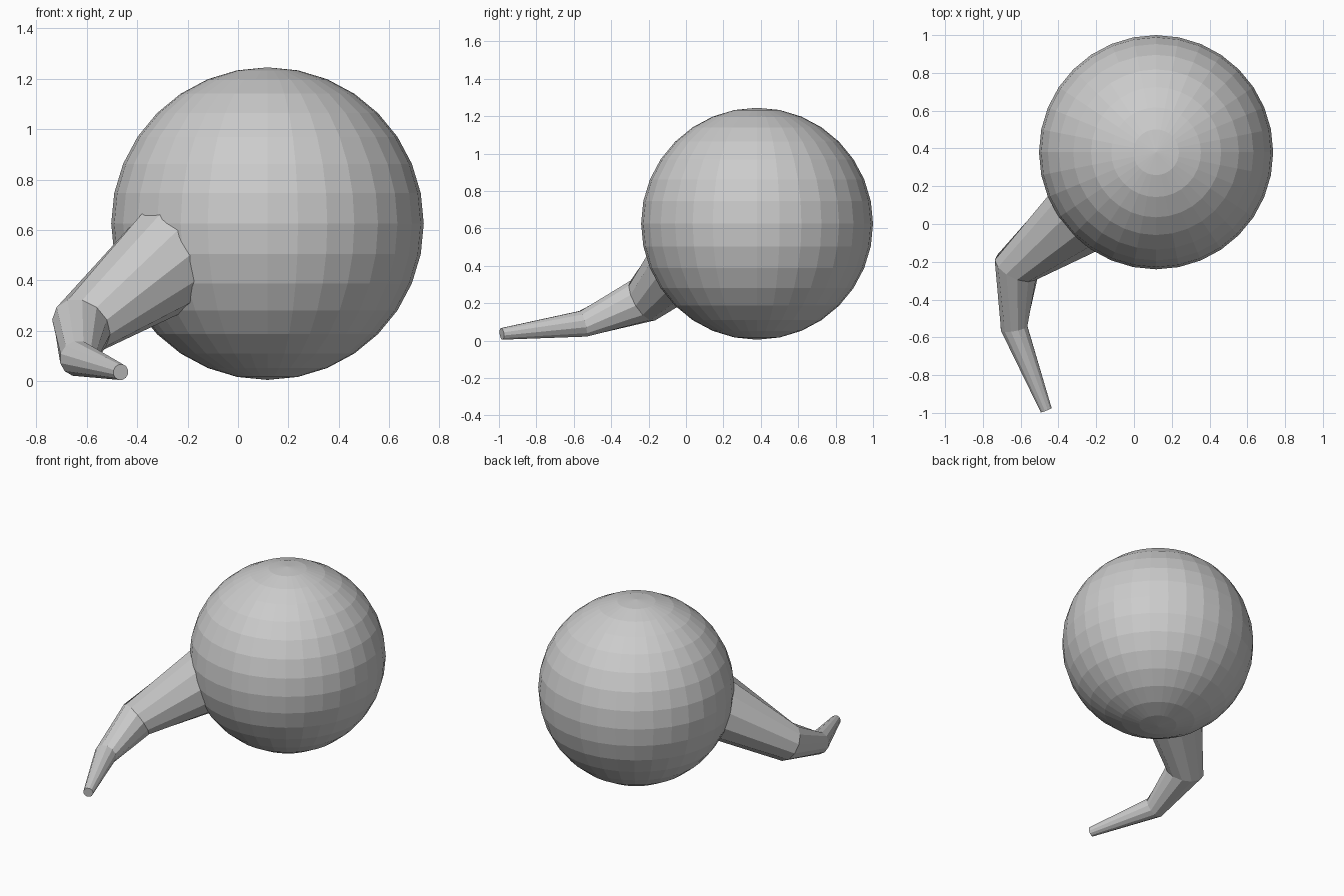
import bpy, bmesh, math
from mathutils import Vector

if "Cube" in bpy.data.objects:
    bpy.data.objects.remove(bpy.data.objects["Cube"], do_unlink=True)

grey = bpy.data.materials.new("plain grey")
grey.use_nodes = True
COLOUR = (0.6, 0.6, 0.6, 1)
grey.diffuse_color = COLOUR
grey.node_tree.nodes["Principled BSDF"].inputs["Base Color"].default_value = COLOUR


def add_object(name, bm):
    bmesh.ops.recalc_face_normals(bm, faces=bm.faces)
    mesh = bpy.data.meshes.new(name)
    bm.to_mesh(mesh)
    bm.free()
    mesh.materials.append(grey)
    obj = bpy.data.objects.new(name, mesh)
    bpy.context.collection.objects.link(obj)
    return obj


# Round faceted body
bm = bmesh.new()
bmesh.ops.create_uvsphere(bm, u_segments=32, v_segments=16, radius=0.62)
body = add_object("round_body", bm)
body.location = (0.117, 0.38, 0.625)

# Bent, tapering trunk: centre and radius at each joint, root buried in the body
SIDES = 12
joints = [
    (Vector((-0.115, 0.17, 0.60)), 0.255),
    (Vector((-0.622, -0.23, 0.215)), 0.125),
    (Vector((-0.635, -0.55, 0.09)), 0.073),
    (Vector((-0.465, -0.985, 0.036)), 0.032),
]
bm = bmesh.new()
rings = []
for i, (centre, radius) in enumerate(joints):
    # Each joint ring lies in the mitre plane of its two segments
    before = centre - joints[i - 1][0] if i else Vector()
    after = joints[i + 1][0] - centre if i + 1 < len(joints) else Vector()
    along = (before.normalized() + after.normalized()).normalized()
    side = along.cross(Vector((0, 0, 1))).normalized()
    up = side.cross(along)
    ring = []
    for k in range(SIDES):
        a = math.tau * (k + 0.5) / SIDES
        ring.append(bm.verts.new(centre + radius * (side * math.cos(a) + up * math.sin(a))))
    rings.append(ring)
for lower, upper in zip(rings, rings[1:]):
    for k in range(SIDES):
        n = (k + 1) % SIDES
        bm.faces.new((lower[k], lower[n], upper[n], upper[k]))
bm.faces.new(rings[0])
bm.faces.new(rings[-1])
add_object("bent_trunk", bm)
